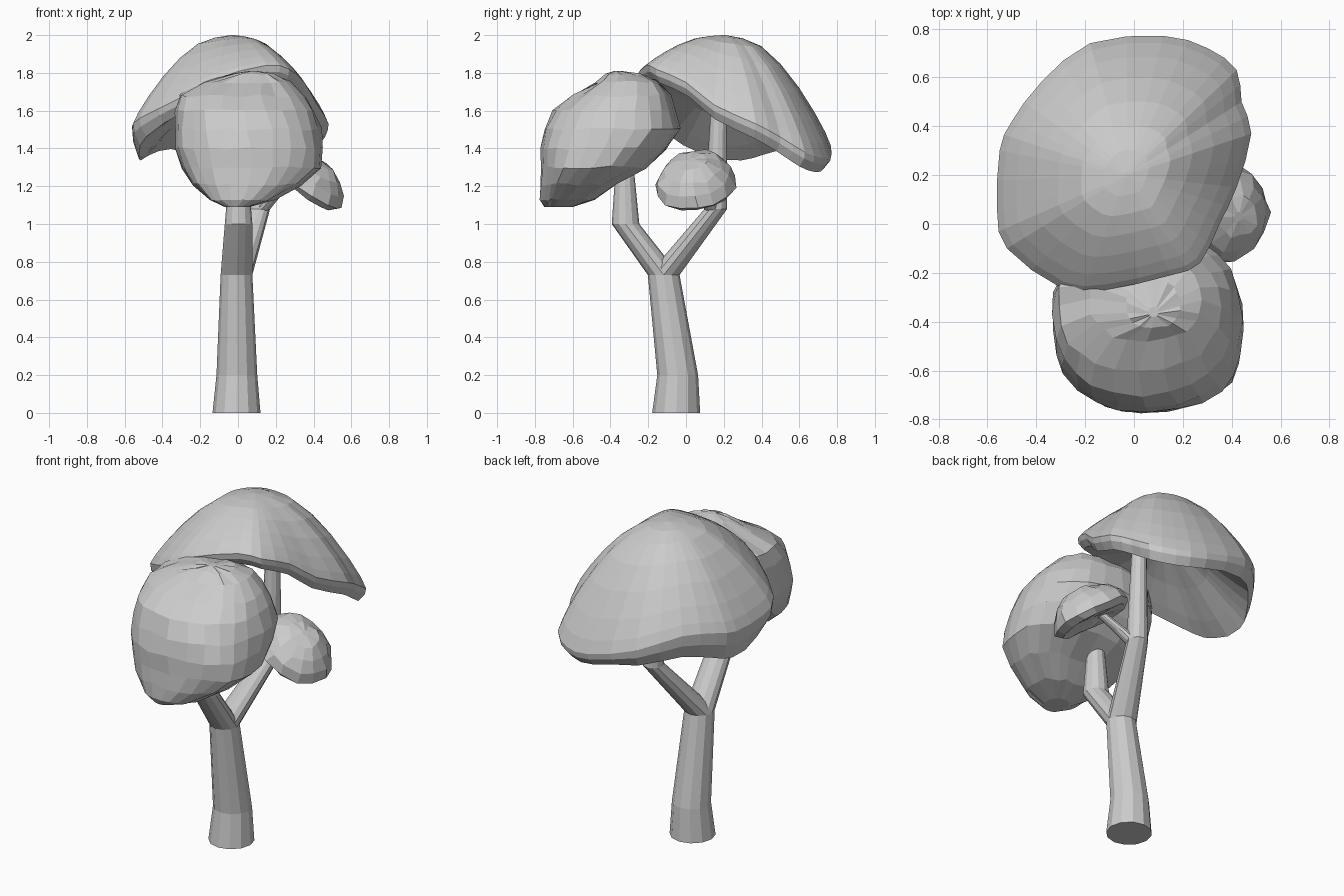
import bpy, math, random
from mathutils import Vector, Matrix

if "Cube" in bpy.data.objects:
    bpy.data.objects.remove(bpy.data.objects["Cube"])

random.seed(4)


def loft(name, rings, caps=True):
    """Skin a list of equal-length point rings, closing both ends."""
    n = len(rings[0])
    verts = [p for r in rings for p in r]
    faces = []
    for k in range(len(rings) - 1):
        for i in range(n):
            j = (i + 1) % n
            faces.append((k * n + i, k * n + j, (k + 1) * n + j, (k + 1) * n + i))
    if caps:
        faces.append(tuple(reversed(range(n))))
        faces.append(tuple(range((len(rings) - 1) * n, len(rings) * n)))
    me = bpy.data.meshes.new(name)
    me.from_pydata([tuple(v) for v in verts], [], faces)
    me.update()
    ob = bpy.data.objects.new(name, me)
    bpy.context.collection.objects.link(ob)
    return ob


def oval(cx, cy, z, rx, ry, n, power=1.0):
    pts = []
    for i in range(n):
        a = 2 * math.pi * i / n
        c, s = math.cos(a), math.sin(a)
        pts.append(Vector((cx + rx * math.copysign(abs(c) ** power, c),
                           cy + ry * math.copysign(abs(s) ** power, s), z)))
    return pts


def limb(name, path):
    """Twelve-sided tapered limb through (x, y, z, radius) points."""
    return loft(name, [oval(x, y, z, r, r, 12) for x, y, z, r in path])


def rough(rings, amount):
    """Jitter all rings except the small closing ones."""
    for r in rings[1:-1]:
        for p in r:
            p += Vector([random.uniform(-amount, amount) for _ in range(3)])
    return rings


# Trunk and limbs
fork = (-0.008, -0.118, 0.73, 0.084)
limb("trunk", [(-0.008, -0.052, 0, 0.127), (-0.006, -0.044, 0.2, 0.108), fork])
limb("front_branch", [fork, (0.003, -0.32, 1.0, 0.073), (0.003, -0.325, 1.32, 0.046)])
limb("back_branch", [fork, (0.11, 0.158, 1.08, 0.06), (0.11, 0.178, 1.72, 0.04)])
limb("side_branch", [(0.11, 0.15, 1.06, 0.045), (0.18, 0.11, 1.14, 0.04),
                     (0.3, 0.06, 1.24, 0.03)])

# Large domed crown: tilted wavy rim, full dome above, hollow below
rim = [(-.18, .74, 1.46), (-.38, .58, 1.54), (-.5, .42, 1.53), (-.55, .3, 1.51),
       (-.56, .05, 1.52), (-.52, -.1, 1.56), (-.3, -.26, 1.67), (-.12, -.27, 1.77),
       (.15, -.21, 1.84), (.27, -.16, 1.82), (.35, 0, 1.75), (.42, .15, 1.63),
       (.48, .37, 1.53), (.44, .5, 1.46), (.42, .63, 1.38), (.3, .72, 1.35),
       (.12, .77, 1.37)]
rim = [Vector(p) for p in rim]
cols = []
for i, p in enumerate(rim):
    q, o, s = rim[(i + 1) % len(rim)], rim[i - 1], rim[(i + 2) % len(rim)]
    cols += [p, (9 * (p + q) - o - s) / 16]
cx, cy, top = -0.03, 0.2, 2.0


def crown_ring(t, height):
    return [Vector((cx + (p.x - cx) * t, cy + (p.y - cy) * t, height(p))) for p in cols]


def low(p):
    side = max(0, -p.x / 0.56) * min(1, max(0, (p.y + 0.2) / 0.4))
    return p.z - 0.075 - 0.1 * side


rings = []
for t, h in [(.02, 1), (.18, .97), (.35, .9), (.53, .74), (.7, .53), (.85, .3),
             (.95, .12), (1, 0)]:
    rings.append(crown_ring(t, lambda p: p.z + (top - p.z) * h))
rings.append(crown_ring(.99, lambda p: p.z * .55 + low(p) * .45))
for t, h in [(.93, 0), (.78, .2), (.5, .6), (.25, .9), (.02, 1)]:
    rings.append(crown_ring(t, lambda p: low(p) + (1.72 - low(p)) * h))
loft("large_crown", rings[::-1])

# Front crown: leaning lump lofted through level sections (z, x0, x1, y0, y1)
sections = [(1.09, -.07, .06, -.75, -.6), (1.13, -.16, .2, -.77, -.48),
            (1.21, -.24, .34, -.77, -.37), (1.3, -.3, .44, -.77, -.21),
            (1.4, -.335, .455, -.765, -.1), (1.5, -.335, .44, -.745, -.03),
            (1.6, -.335, .4, -.7, -.05), (1.68, -.31, .35, -.6, -.08),
            (1.75, -.18, .28, -.48, -.14), (1.79, -.03, .19, -.43, -.23),
            (1.81, .06, .1, -.38, -.34)]
rings = [oval((a + b) / 2, (c + d) / 2, z, (b - a) / 2, (d - c) / 2, 24, .85)
         for z, a, b, c, d in sections]
loft("front_crown", rough(rings, .008))

# Small side crown: tilted cap with a thin rim and a shallow underside
lump = [(-.045, .03), (-.055, .13), (-.06, .19), (-.03, .225), (.03, .205), (.08, .16),
        (.12, .09), (.13, .02)]
rings = rough([oval(0, 0, z, r * .95, r * 1.04, 14) for z, r in lump], .01)
axis = Vector((.5, -.1, .8))
move = Matrix.Translation((.36, .045, 1.23)) @ axis.to_track_quat('Z', 'Y').to_matrix().to_4x4()
loft("small_crown", [[move @ p for p in r] for r in rings])
